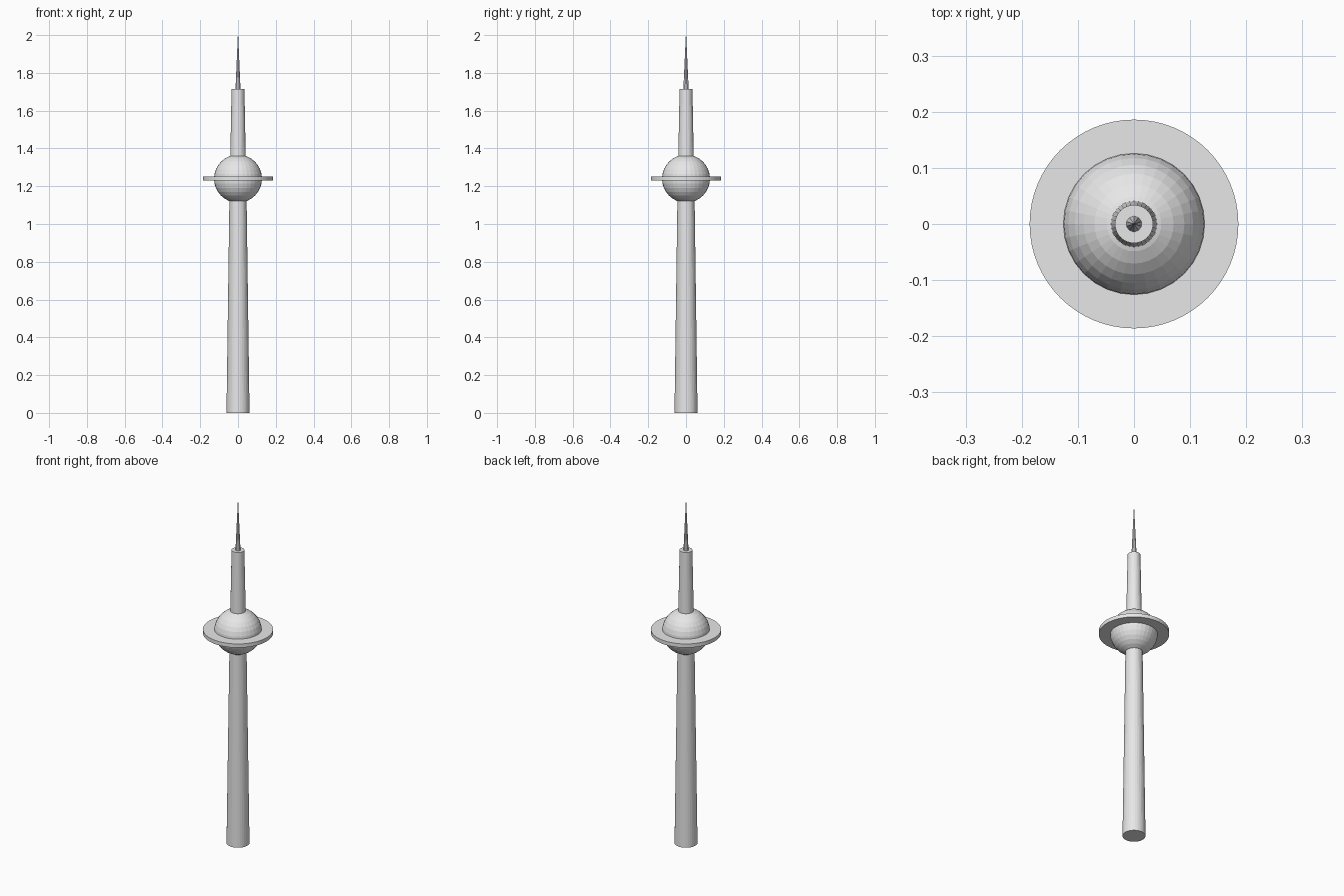
import bpy

cube = bpy.data.objects.get("Cube")
if cube:
    bpy.data.objects.remove(cube, do_unlink=True)

concrete = bpy.data.materials.new("light_grey")
concrete.use_nodes = True
GREY = (0.8, 0.8, 0.8, 1)
concrete.diffuse_color = GREY
concrete.node_tree.nodes["Principled BSDF"].inputs["Base Color"].default_value = GREY


def finish(name):
    obj = bpy.context.object
    obj.name = name
    obj.data.materials.append(concrete)
    return obj


def tapered(name, z0, z1, r0, r1, sides):
    """Upright tapered cylinder between two heights."""
    bpy.ops.mesh.primitive_cone_add(vertices=sides, radius1=r0, radius2=r1,
                                    depth=z1 - z0, location=(0, 0, (z0 + z1) / 2))
    return finish(name)


# Shaft below and above the sphere
tapered("lower_shaft", 0, 1.24, 0.061, 0.044, 32)
tapered("upper_shaft", 1.24, 1.715, 0.043, 0.034, 32)

# Faceted sphere
bpy.ops.mesh.primitive_uv_sphere_add(segments=32, ring_count=16, radius=0.127,
                                     location=(0, 0, 1.24))
finish("sphere")

# Flat disc around the sphere
tapered("observation_disc", 1.229, 1.251, 0.186, 0.186, 64)

# Thin pointed antenna
tapered("antenna", 1.715, 2.0, 0.014, 0.001, 10)
